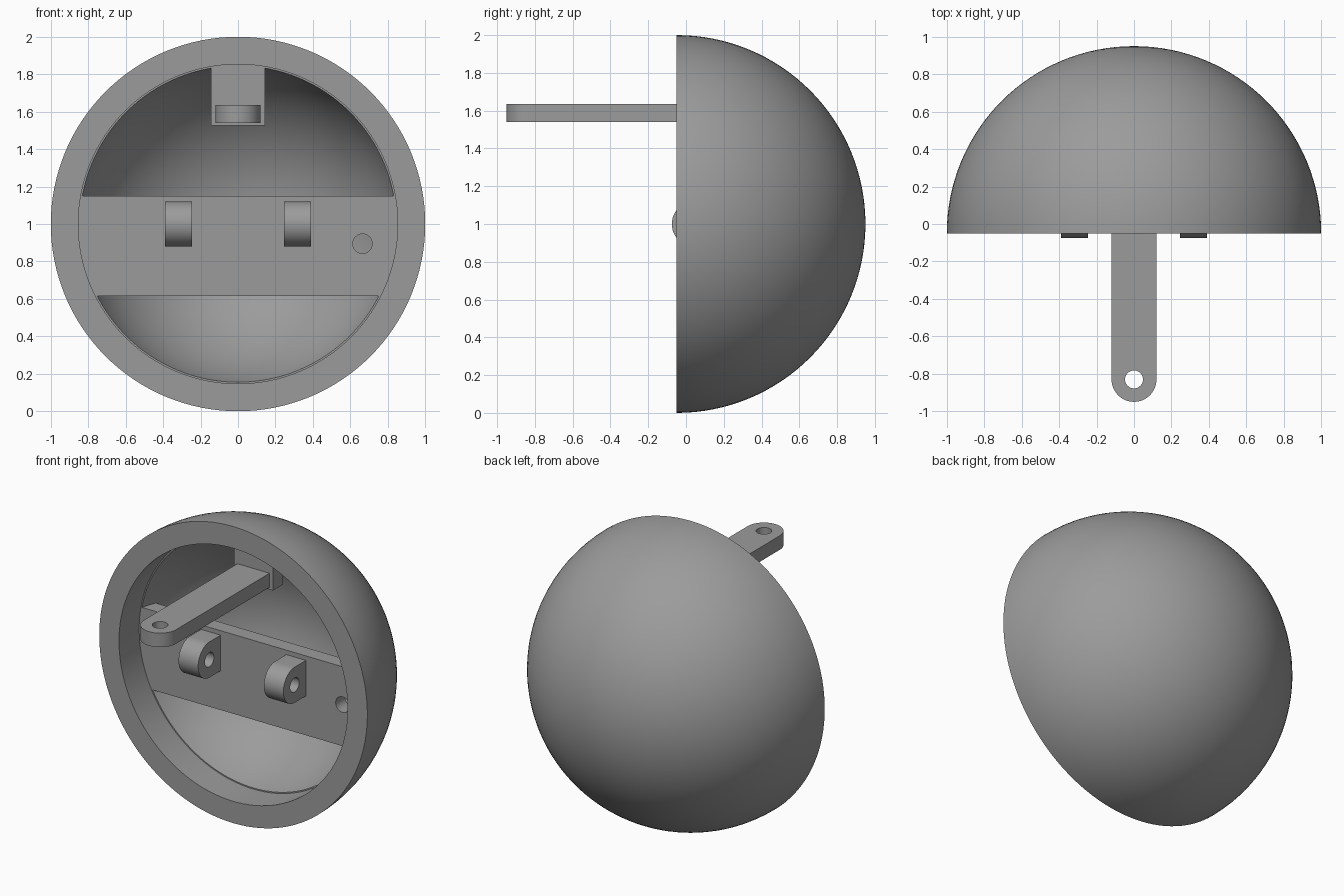
import bpy, bmesh, math
from mathutils import Matrix, Vector

if "Cube" in bpy.data.objects:
    bpy.data.objects.remove(bpy.data.objects["Cube"])

RIM_Y, CZ = -0.05, 1.0        # rim plane and centre height
BORE, STEP_R = 0.853, 0.845   # cylindrical bore and start of the domed cavity
DEPTH, THICK = 0.215, 0.10    # bore depth and plate thickness
FRONT = RIM_Y + DEPTH         # front face of the inner plates

grey = bpy.data.materials.new("plain grey")
grey.diffuse_color = (0.33, 0.33, 0.33, 1)
grey.use_nodes = True
grey.node_tree.nodes["Principled BSDF"].inputs["Base Color"].default_value = grey.diffuse_color


def finish(ob):
    """Merge seams, fix normals, apply the colour and shade by angle."""
    bm = bmesh.new()
    bm.from_mesh(ob.data)
    bmesh.ops.remove_doubles(bm, verts=bm.verts, dist=1e-4)
    bmesh.ops.recalc_face_normals(bm, faces=bm.faces)
    bm.to_mesh(ob.data)
    bm.free()
    ob.data.materials.clear()
    ob.data.materials.append(grey)
    bpy.ops.object.select_all(action='DESELECT')
    ob.select_set(True)
    bpy.context.view_layer.objects.active = ob
    bpy.ops.object.shade_smooth_by_angle(angle=math.radians(30))


def arc(cx, cy, r, a0, a1, n=24):
    return [(cx + r * math.cos(a0 + (a1 - a0) * i / n),
             cy + r * math.sin(a0 + (a1 - a0) * i / n)) for i in range(n + 1)]


def circle(cx, cy, r, n=32):
    return arc(cx, cy, r, 0, math.tau, n)[:-1]


def plate(name, loops, thickness, axes, centre):
    """Extrude an outline with holes; axes are the world directions of u, v, w."""
    cu = bpy.data.curves.new(name, 'CURVE')
    cu.dimensions, cu.fill_mode, cu.extrude = '2D', 'BOTH', thickness / 2
    for pts in loops:
        sp = cu.splines.new('POLY')
        sp.points.add(len(pts) - 1)
        for p, (u, v) in zip(sp.points, pts):
            p.co = (u, v, 0, 1)
        sp.use_cyclic_u = True
    ob = bpy.data.objects.new(name, cu)
    bpy.context.collection.objects.link(ob)
    bpy.ops.object.select_all(action='DESELECT')
    ob.select_set(True)
    bpy.context.view_layer.objects.active = ob
    bpy.ops.object.convert(target='MESH')
    ob = bpy.context.view_layer.objects.active
    ob.name = name
    m = Matrix([Vector(a) for a in axes]).transposed().to_4x4()
    ob.data.transform(Matrix.Translation(centre) @ m)
    finish(ob)


# Domed shell: revolve (radius, depth) profile around the y axis
inner_r = math.hypot(STEP_R, DEPTH)
a_in = math.asin(DEPTH / inner_r)
profile = arc(0, 0, 1, math.pi / 2, 0, 32) + [(BORE, 0), (BORE, DEPTH)]
profile += arc(0, 0, inner_r, a_in, math.pi / 2, 28)
bm = bmesh.new()
verts = [bm.verts.new((r, RIM_Y + d, CZ)) for r, d in profile]
edges = [bm.edges.new(e) for e in zip(verts, verts[1:])]
bmesh.ops.spin(bm, geom=verts + edges, cent=(0, RIM_Y, CZ), axis=(0, 1, 0),
               angle=math.tau, steps=128, use_merge=True)
bmesh.ops.remove_doubles(bm, verts=bm.verts, dist=1e-4)
me = bpy.data.meshes.new("domed_shell")
bm.to_mesh(me)
bm.free()
shell = bpy.data.objects.new("domed_shell", me)
bpy.context.collection.objects.link(shell)
finish(shell)

XZ = ((1, 0, 0), (0, 0, 1), (0, -1, 0))
YZ = ((0, 1, 0), (0, 0, 1), (1, 0, 0))
XY = ((1, 0, 0), (0, 1, 0), (0, 0, 1))
mid = FRONT + THICK / 2

# Crossbar with curved ends and a small hole
lo, hi = math.asin(-0.385 / BORE), math.asin(0.15 / BORE)
right_end = arc(0, 0, BORE, lo, hi)
left_end = [(-x, z) for x, z in reversed(right_end)]
plate("crossbar", [right_end + left_end, circle(0.665, -0.105, 0.052)],
      THICK, XZ, (0, mid, CZ))

# Mounting block under the top of the bore
a = math.acos(0.145 / BORE)
plate("top_block", [[(-0.145, 0.525), (0.145, 0.525)] + arc(0, 0, BORE, a, math.pi - a)],
      THICK, XZ, (0, mid, CZ))

# Long arm with a rounded, drilled tip
tip_y = -0.83
plate("arm", [[(0.12, FRONT), (-0.12, FRONT)] + arc(0, tip_y, 0.12, math.pi, math.tau),
              circle(0, tip_y, 0.048)], 0.095, XY, (0, 0, 1.5875))

# Pair of rounded, drilled lugs
for side, x in (("left", -0.318), ("right", 0.318)):
    plate(side + "_lug", [[(FRONT, -0.12), (FRONT, 0.12)]
                          + arc(0.045, 0, 0.12, math.pi / 2, 1.5 * math.pi),
                          circle(0.045, 0, 0.048)], 0.146, YZ, (x, 0, CZ))
